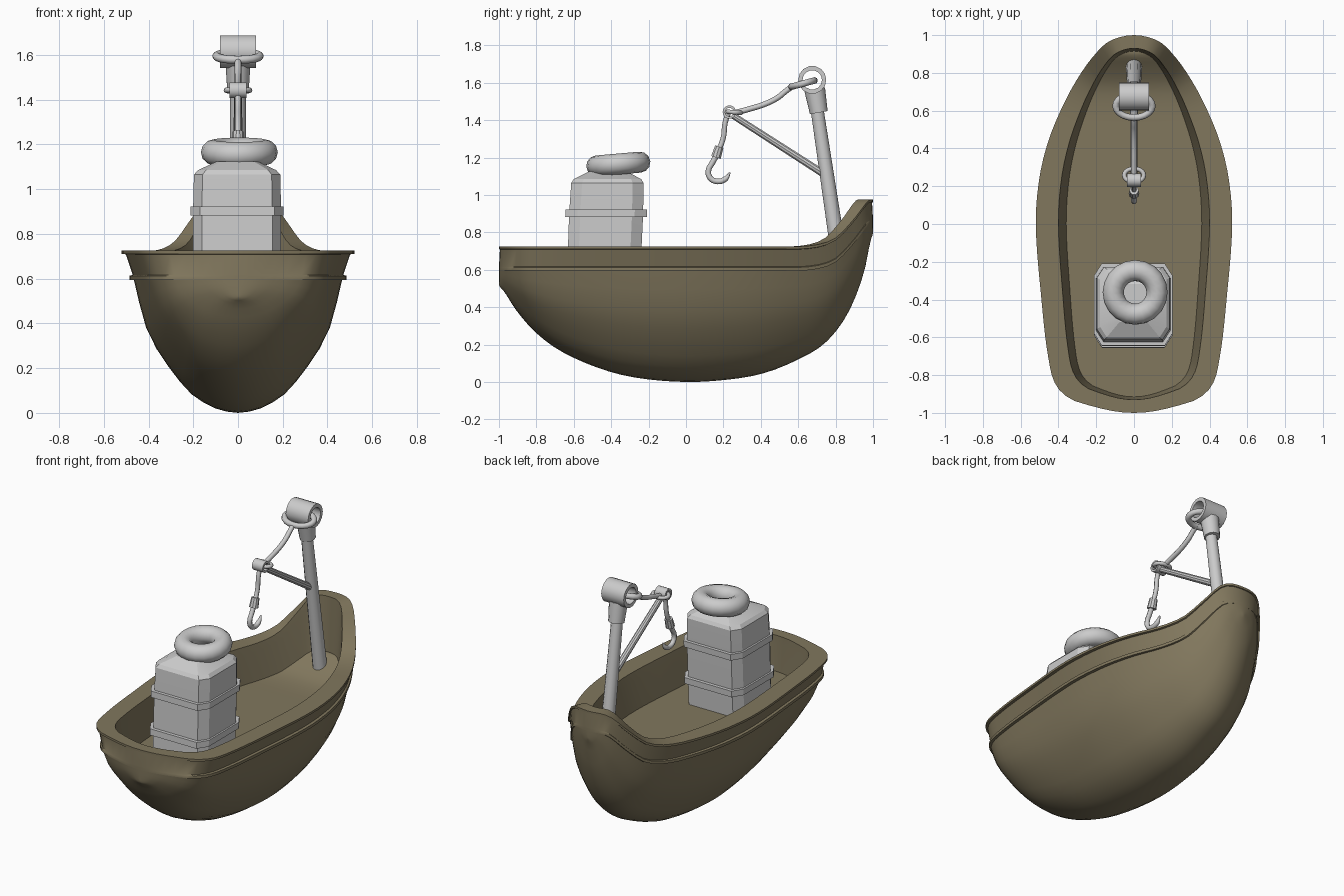
import bpy, bmesh, math
from mathutils import Vector, Matrix

if "Cube" in bpy.data.objects:
    bpy.data.objects.remove(bpy.data.objects["Cube"])


def finish(bm, name, angle=35, mat=None):
    bmesh.ops.recalc_face_normals(bm, faces=bm.faces)
    me = bpy.data.meshes.new(name)
    bm.to_mesh(me)
    bm.free()
    for p in me.polygons:
        p.use_smooth = True
    me.set_sharp_from_angle(angle=math.radians(angle))
    ob = bpy.data.objects.new(name, me)
    bpy.context.collection.objects.link(ob)
    if mat:
        me.materials.append(mat)
    return ob


def curve_at(knots, y):
    """Smooth interpolation of (y, value) knots, in end-rounded angle space."""
    ang = lambda v: math.acos(max(-1, min(1, -v)))
    t = ang(y)
    k = [(ang(a), b) for a, b in knots]
    slope = lambda i: ((k[min(i + 1, len(k) - 1)][1] - k[max(i - 1, 0)][1]) /
                       (k[min(i + 1, len(k) - 1)][0] - k[max(i - 1, 0)][0]))
    for i in range(len(k) - 1):
        if t <= k[i + 1][0] + 1e-9:
            h = k[i + 1][0] - k[i][0]
            s = (t - k[i][0]) / h
            return ((2*s**3 - 3*s*s + 1) * k[i][1] + (s**3 - 2*s*s + s) * h * slope(i)
                    + (3*s*s - 2*s**3) * k[i + 1][1] + (s**3 - s*s) * h * slope(i + 1))
    return k[-1][1]


def lathe_along(name, a, b, rings, sides=12, caps=True):
    """Round part from a to b; rings = (position 0..1, radius)."""
    a, b = Vector(a), Vector(b)
    q = (b - a).to_track_quat('Z', 'Y')
    bm = bmesh.new()
    loops = []
    for t, r in rings:
        loops.append([bm.verts.new(a.lerp(b, t) + q @ Vector((
            r * math.cos(2 * math.pi * i / sides), r * math.sin(2 * math.pi * i / sides), 0)))
            for i in range(sides)])
    if not caps:
        loops.append(loops[0])
    for l0, l1 in zip(loops, loops[1:]):
        for i in range(sides):
            j = (i + 1) % sides
            bm.faces.new((l0[i], l0[j], l1[j], l1[i]))
    if caps:
        bm.faces.new(loops[0])
        bm.faces.new(loops[-1])
    return finish(bm, name)


def eye_tube(name, y, z, half, outer, inner):
    return lathe_along(name, (-half, y, z), (half, y, z),
                       [(0, outer), (1, outer), (1, inner), (0, inner)], 14, caps=False)


def torus(name, loc, rx, ry, minor, tilt, seg=20, mseg=10):
    bm = bmesh.new()
    m = Matrix.Translation(loc) @ Matrix.Rotation(tilt, 4, 'X')
    g = []
    for i in range(seg):
        a = 2 * math.pi * i / seg
        row = []
        for j in range(mseg):
            b = 2 * math.pi * j / mseg
            row.append(bm.verts.new(m @ Vector(((rx + minor * math.cos(b)) * math.cos(a),
                                                (ry + minor * math.cos(b)) * math.sin(a),
                                                minor * math.sin(b)))))
        g.append(row)
    for i in range(seg):
        for j in range(mseg):
            i2, j2 = (i + 1) % seg, (j + 1) % mseg
            bm.faces.new((g[i][j], g[i2][j], g[i2][j2], g[i][j2]))
    return finish(bm, name, 60)


def cable(name, pts, radius, taper=1.0):
    """Smooth bent rod in the x = 0 plane."""
    cu = bpy.data.curves.new(name, 'CURVE')
    cu.dimensions = '3D'
    cu.bevel_depth = radius
    cu.bevel_resolution = 2
    cu.resolution_u = 5
    cu.use_fill_caps = True
    sp = cu.splines.new('BEZIER')
    sp.bezier_points.add(len(pts) - 1)
    for i, (bp, (y, z)) in enumerate(zip(sp.bezier_points, pts)):
        bp.co = (0, y, z)
        bp.handle_left_type = bp.handle_right_type = 'AUTO'
        if i == len(pts) - 1:
            bp.radius = taper
    ob = bpy.data.objects.new(name, cu)
    bpy.context.collection.objects.link(ob)


# Hull: stations along y, one profile from keel over the rim to the floor
olive = bpy.data.materials.new("olive_hull")
olive.diffuse_color = (0.22, 0.185, 0.11, 1)
olive.use_nodes = True
olive.node_tree.nodes["Principled BSDF"].inputs["Base Color"].default_value = olive.diffuse_color
WIDTH = [(-1, 0), (-.97, .2), (-.93, .33), (-.85, .415), (-.7, .455), (-.4, .49), (0, .52),
         (.25, .5), (.45, .45), (.65, .365), (.8, .28), (.9, .205), (.965, .135), (1, 0)]
KEEL = [(-1, .52), (-.97, .48), (-.89, .36), (-.81, .27), (-.67, .165), (-.44, .065), (-.25, .02),
        (0, 0), (.22, .012), (.41, .045), (.6, .12), (.74, .205), (.85, .34), (.92, .49),
        (.96, .62), (.985, .75), (1, .8)]
RIM = [(-1, .725), (0, .725), (.5, .725), (.62, .725), (.72, .738), (.8, .77), (.88, .85),
       (.95, .94), (.98, .972), (1, .975)]
BOTTOM = [(0, 0), (.1, .01), (.2, .035), (.3, .08), (.4, .14), (.5, .235), (.6, .35),
          (.7, .48), (.79, .64), (.85, .83), (.895, 1)]

bm = bmesh.new()
rows = []
N = 44
for s in range(N + 1):
    y = -math.cos(math.pi * s / N)
    w = max(0, curve_at(WIDTH, y)) if 0 < s < N else 0
    k, r = curve_at(KEEL, y), curve_at(RIM, y)
    st = r - .13
    half = [(w * f, y, k + h * (st - k)) for f, h in BOTTOM]
    half += [(w * .935, y, st), (w * .935, y, st + .018), (w * .905, y, st + .022),
             (w * .965, y * .995, r - .016), (w, y, r - .014), (w, y, r),
             (w * .77, y * .93, r), (w * .75, y * .928, r - .05),
             (w * .69, y * .915, .5 + .5 * (r - .725)), (0, y * .915, .5 + .5 * (r - .725))]
    ring = half + [(-x, a, b) for x, a, b in half[-2:0:-1]]
    rows.append([bm.verts.new(p) for p in ring])
for r0, r1 in zip(rows, rows[1:]):
    for i in range(len(r0)):
        j = (i + 1) % len(r0)
        bm.faces.new((r0[i], r0[j], r1[j], r1[i]))
bmesh.ops.remove_doubles(bm, verts=bm.verts, dist=1e-4)
bmesh.ops.dissolve_degenerate(bm, edges=bm.edges, dist=1e-5)
finish(bm, "hull", 38, olive)


# Cabin: chamfered square column, slightly leaning, with sloped roof and two bands
def octagon_stack(name, levels, cap=True):
    bm = bmesh.new()
    loops = []
    for z, hx, hy in levels:
        cy = -.435 + .04 * (z - .7)
        cx, ch = .2 * hx, .3 * hy
        pts = [(hx, hy - ch), (hx - cx, hy), (-hx + cx, hy), (-hx, hy - ch),
               (-hx, -hy + ch), (-hx + cx, -hy), (hx - cx, -hy), (hx, -hy + ch)]
        loops.append([bm.verts.new((x - .004, cy + y, z)) for x, y in pts])
    for l0, l1 in zip(loops, loops[1:]):
        for i in range(8):
            j = (i + 1) % 8
            bm.faces.new((l0[i], l0[j], l1[j], l1[i]))
    bm.faces.new(loops[0])
    bm.faces.new(loops[-1])
    finish(bm, name, 20)


octagon_stack("cabin", [(.49, .197, .195), (.9, .197, .198), (1.065, .193, .193),
                        (1.085, .175, .18), (1.125, .09, .1)])
for n, z in (("upper_band", .905), ("lower_band", .665)):
    octagon_stack(n, [(z - .022, .208, .218), (z + .018, .208, .218)])

# Life ring lying on the cabin roof
torus("life_ring", (.006, -.362, 1.165), .116, .116, .056, math.radians(5), 20, 12)

# Mast with collar and eye tube
lathe_along("mast", (0, .838, .54), (0, .69, 1.53), [(0, .043), (1, .034)])
lathe_along("mast_collar", (0, .71, 1.44), (0, .688, 1.565), [(0, .048), (1, .056)])
eye_tube("mast_eye", .675, 1.615, .08, .075, .052)
torus("mast_link", (0, .625, 1.595), .097, .064, .018, math.radians(15))

# Boom with its end eye and link
lathe_along("boom", (0, .74, 1.11), (0, .25, 1.425), [(0, .021), (1, .018)], 10)
eye_tube("boom_eye", .232, 1.443, .038, .036, .023)
torus("boom_link", (0, .258, 1.442), .052, .036, .012, math.radians(-5))

# Cables
cable("stay_cable", [(.57, 1.58), (.54, 1.56), (.49, 1.52), (.42, 1.485), (.34, 1.46), (.26, 1.438)], .015)
cable("hoist_cable", [(.225, 1.435), (.208, 1.38), (.202, 1.32), (.188, 1.27), (.172, 1.24)], .014)

# Hook
lathe_along("hook_socket", (0, .178, 1.258), (0, .16, 1.2), [(0, .024), (1, .028)], 10)
cable("hook", [(.163, 1.21), (.14, 1.17), (.12, 1.13), (.13, 1.09), (.17, 1.072),
               (.21, 1.085), (.235, 1.12)], .015, .3)
